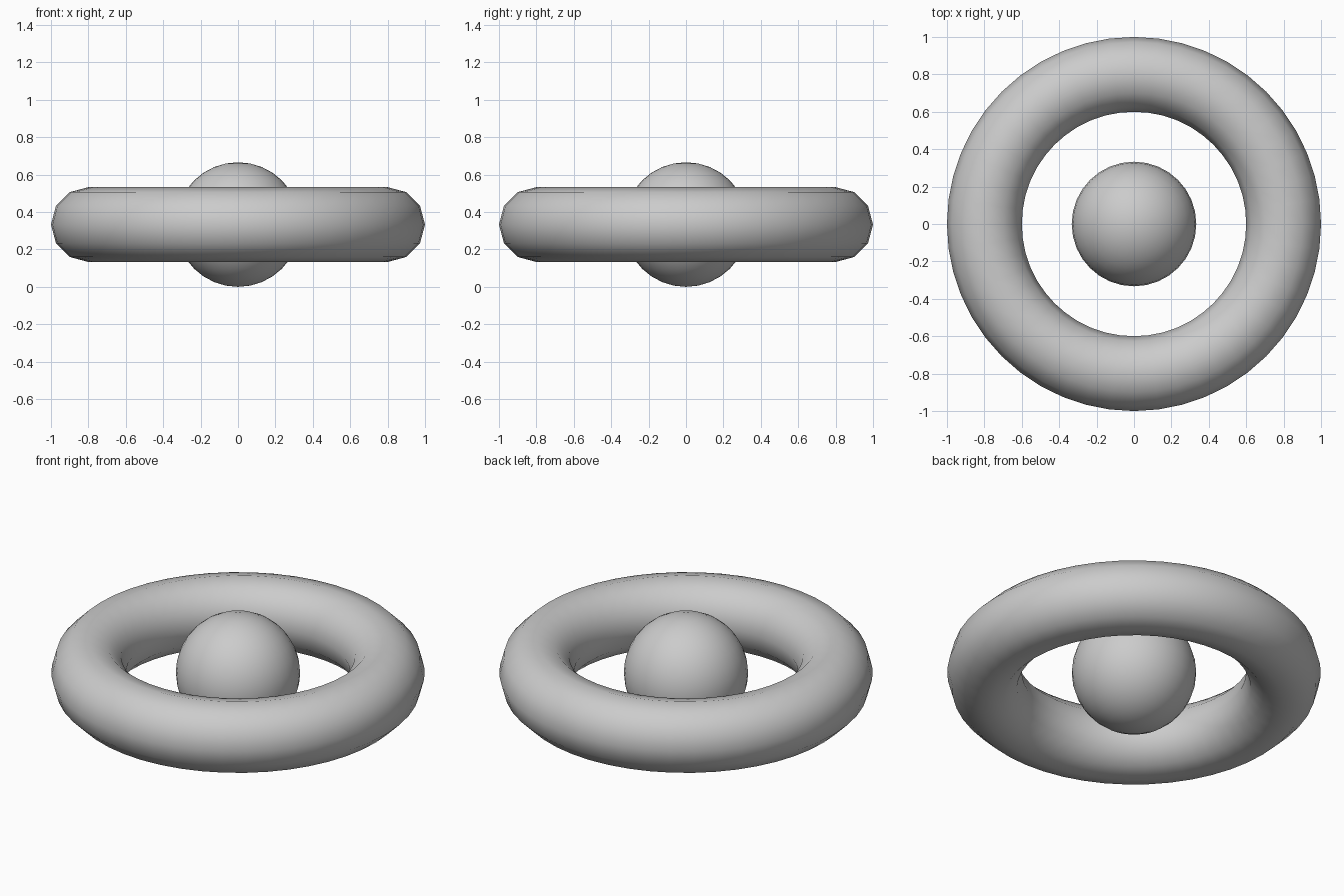
import bpy

if "Cube" in bpy.data.objects:
    bpy.data.objects.remove(bpy.data.objects["Cube"])

R = 0.333  # ball radius, also the height of the shared centre

# Ring around the ball
bpy.ops.mesh.primitive_torus_add(major_radius=0.8, minor_radius=0.2,
                                 major_segments=48, minor_segments=12,
                                 location=(0, 0, R))
ring = bpy.context.object
ring.name = "ring"
bpy.ops.object.shade_smooth()

# Ball in the middle
bpy.ops.mesh.primitive_uv_sphere_add(segments=32, ring_count=16, radius=R,
                                     location=(0, 0, R))
ball = bpy.context.object
ball.name = "ball"
bpy.ops.object.shade_smooth()
